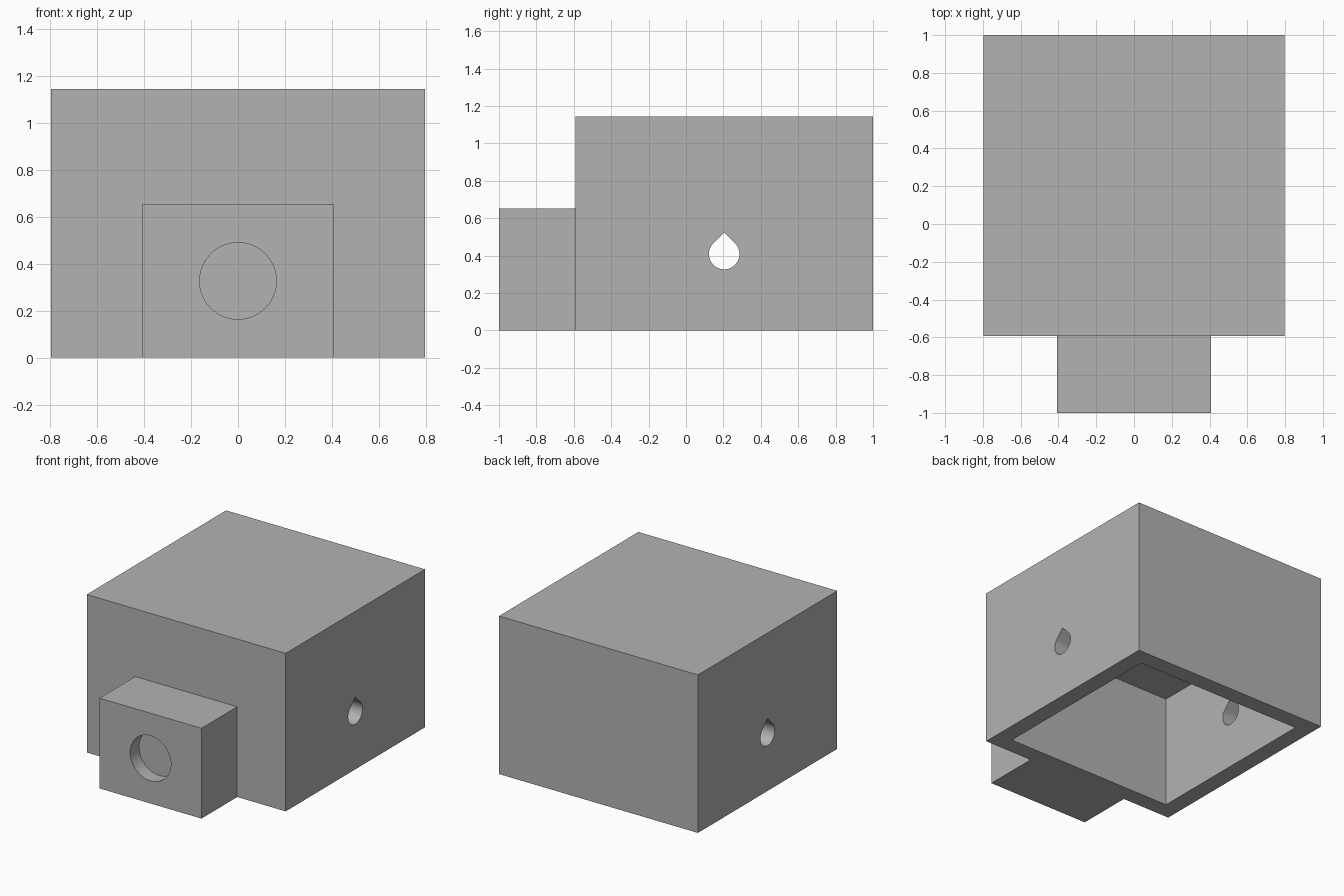
import bpy
import bmesh
from math import pi, sin, cos
from mathutils import Vector

default_cube = bpy.data.objects.get("Cube")
if default_cube:
    bpy.data.objects.remove(default_cube, do_unlink=True)

MM = 2 / 49            # one millimetre in model units
BODY, HEIGHT, WALL = 39 * MM, 28 * MM, 3 * MM
BODY_Y = 5 * MM        # centre of the box along y
FRONT = -1.0

grey = bpy.data.materials.new("plain grey")
grey.use_nodes = True
grey.diffuse_color = (0.45, 0.45, 0.45, 1)
grey.node_tree.nodes["Principled BSDF"].inputs["Base Color"].default_value = grey.diffuse_color


def prism(name, points, direction):
    """Closed solid made by extruding a flat outline along a direction."""
    bm = bmesh.new()
    face = bm.faces.new([bm.verts.new(p) for p in points])
    extruded = bmesh.ops.extrude_face_region(bm, geom=[face])
    moved = [v for v in extruded["geom"] if isinstance(v, bmesh.types.BMVert)]
    bmesh.ops.translate(bm, vec=Vector(direction), verts=moved)
    bmesh.ops.recalc_face_normals(bm, faces=bm.faces)
    mesh = bpy.data.meshes.new(name)
    bm.to_mesh(mesh)
    bm.free()
    mesh.materials.append(grey)
    obj = bpy.data.objects.new(name, mesh)
    bpy.context.collection.objects.link(obj)
    return obj


def box(name, half_x, y0, y1, z0, z1):
    outline = [(-half_x, y0, z0), (half_x, y0, z0), (half_x, y1, z0), (-half_x, y1, z0)]
    return prism(name, outline, (0, 0, z1 - z0))


def combine(target, tool, operation):
    """Apply a boolean and discard the tool solid."""
    mod = target.modifiers.new(operation.lower(), "BOOLEAN")
    mod.operation = operation
    mod.solver = "EXACT"
    mod.object = tool
    bpy.context.view_layer.objects.active = target
    bpy.ops.object.modifier_apply(modifier=mod.name)
    bpy.data.objects.remove(tool, do_unlink=True)


# Main box with the solid block on its front
half = BODY / 2
housing = box("housing", half, BODY_Y - half, BODY_Y + half, 0, HEIGHT)
block = box("front_block", 10 * MM, FRONT, BODY_Y - half + WALL / 2, 0, 16 * MM)
combine(housing, block, "UNION")

# Cavity open at the underside, with a thick top
inner = half - WALL
cavity = box("cavity", inner, BODY_Y - inner, BODY_Y + inner, -0.1, 20 * MM)
combine(housing, cavity, "DIFFERENCE")

# Shallow round recess in the block
radius, depth, count = 4 * MM, 2.5 * MM, 64
angles = [2 * pi * i / count for i in range(count)]
circle = [(radius * cos(a), FRONT - 0.1, 8 * MM + radius * sin(a)) for a in angles]
combine(housing, prism("recess", circle, (0, depth + 0.1, 0)), "DIFFERENCE")

# Teardrop holes through both side walls
radius, level, steps = 2 * MM, 10 * MM, 36
arc = [pi * (0.75 + 1.5 * i / steps) for i in range(steps + 1)]
drop = [(-1, BODY_Y + radius * cos(a), level + radius * sin(a)) for a in arc]
drop.append((-1, BODY_Y, level + radius * 2 ** 0.5))
combine(housing, prism("side_holes", drop, (2, 0, 0)), "DIFFERENCE")

# Smooth hole walls, crisp edges elsewhere
bpy.ops.object.select_all(action="DESELECT")
housing.select_set(True)
bpy.context.view_layer.objects.active = housing
bpy.ops.object.shade_smooth_by_angle(angle=pi / 6)
